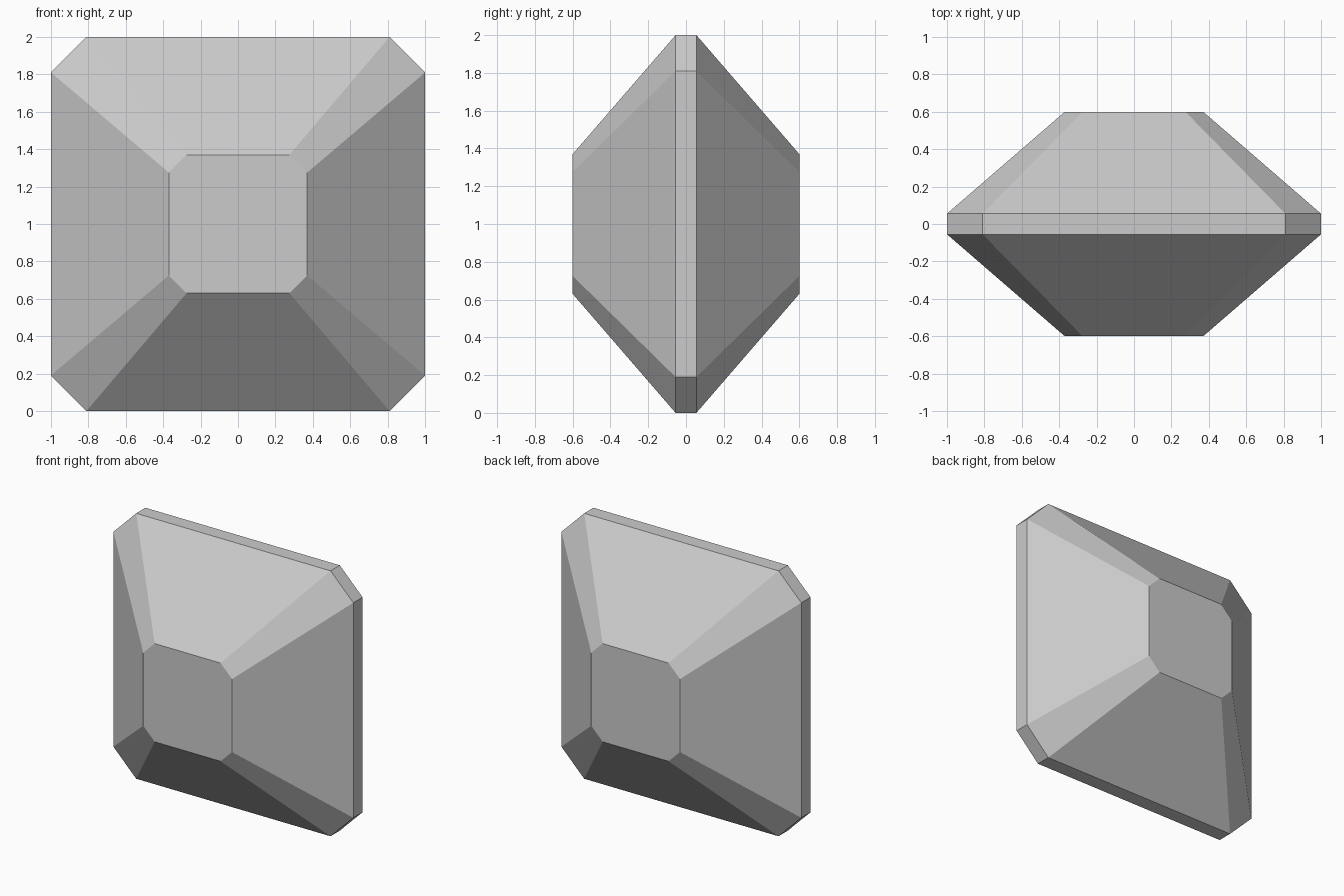
import bpy
import bmesh

# Remove the default cube
cube = bpy.data.objects.get("Cube")
if cube:
    bpy.data.objects.remove(cube, do_unlink=True)

# Stone colour
GREY = (0.6, 0.6, 0.6, 1.0)
grey = bpy.data.materials.new("stone_grey")
grey.use_nodes = True
grey.diffuse_color = GREY
grey.node_tree.nodes["Principled BSDF"].inputs["Base Color"].default_value = GREY


def clipped_square(bm, half, flat, y):
    """Ring of eight vertices: a square with its corners cut off."""
    quarter = [(half, flat), (flat, half)]
    ring = []
    for _ in range(4):
        ring += quarter
        quarter = [(-b, a) for a, b in quarter]
    return [bm.verts.new((a, y, 1 + b)) for a, b in ring]


# Faceted gem: table, crown, girdle, pavilion, back table
bm = bmesh.new()
sections = [(0.37, 0.275, -0.6), (1.0, 0.81, -0.055),
            (1.0, 0.81, 0.055), (0.37, 0.275, 0.6)]
rings = [clipped_square(bm, *s) for s in sections]
for near, far in zip(rings, rings[1:]):
    for i in range(8):
        j = (i + 1) % 8
        bm.faces.new((near[i], near[j], far[j], far[i]))
bm.faces.new(rings[0])
bm.faces.new(rings[-1])
bmesh.ops.recalc_face_normals(bm, faces=bm.faces)

mesh = bpy.data.meshes.new("cut_gem")
bm.to_mesh(mesh)
bm.free()
mesh.materials.append(grey)
gem = bpy.data.objects.new("cut_gem", mesh)
bpy.context.collection.objects.link(gem)
